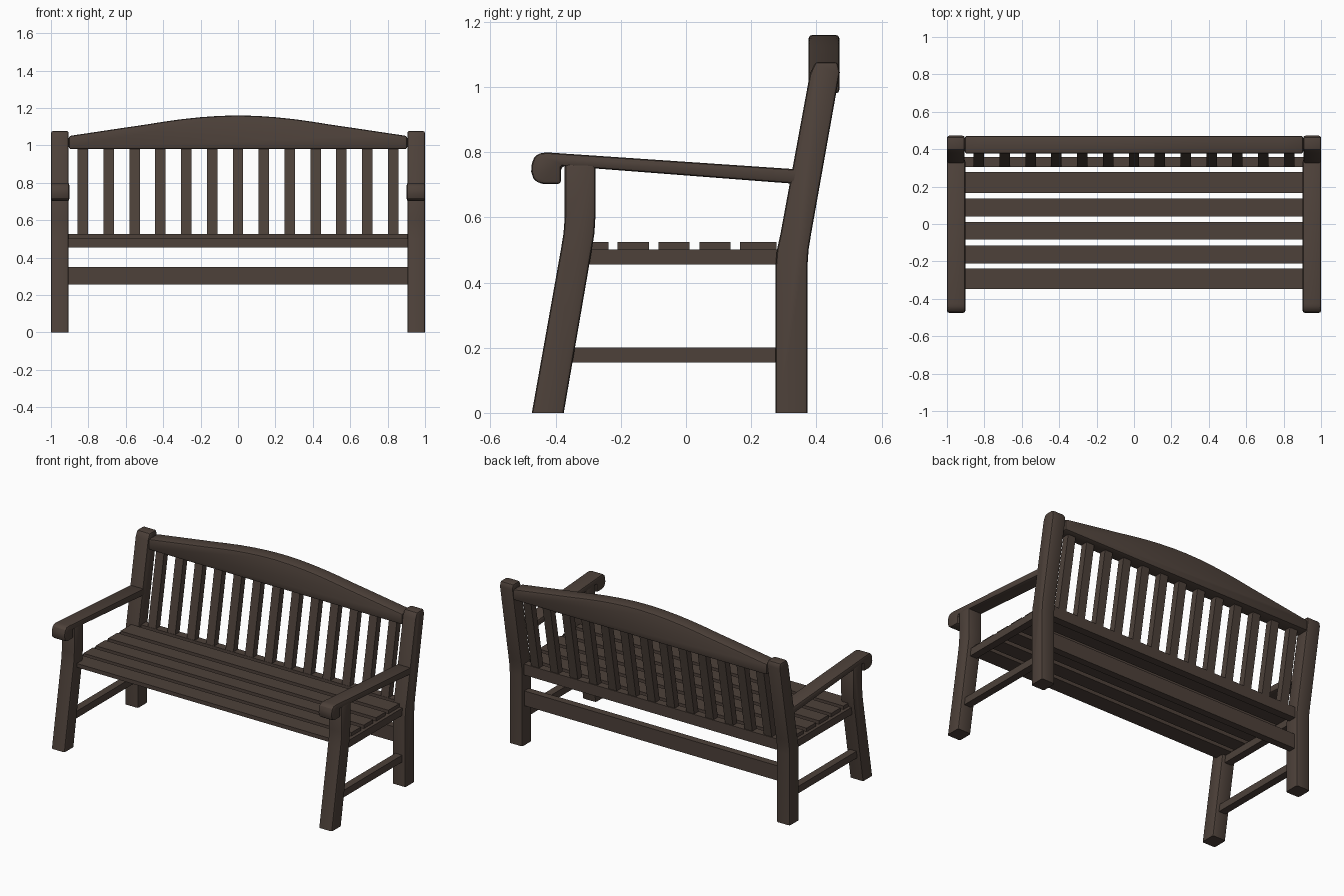
import bpy, bmesh, math

if "Cube" in bpy.data.objects:
    bpy.data.objects.remove(bpy.data.objects["Cube"])

wood = bpy.data.materials.new("dark_wood")
wood.diffuse_color = (0.075, 0.053, 0.042, 1)
wood.use_nodes = True
wood.node_tree.nodes["Principled BSDF"].inputs["Base Color"].default_value = wood.diffuse_color


def finish(name, bm, bevel=0.0, mirror=False):
    """Bevel the sharp edges above the floor, then make the object."""
    bmesh.ops.recalc_face_normals(bm, faces=bm.faces)
    if bevel:
        edges = [e for e in bm.edges if e.calc_face_angle(0) > math.radians(30)
                 and max(v.co.z for v in e.verts) > 0.001]
        bmesh.ops.bevel(bm, geom=edges, offset=bevel, segments=2, profile=0.5,
                        affect='EDGES', clamp_overlap=True)
    me = bpy.data.meshes.new(name)
    bm.to_mesh(me)
    bm.free()
    me.materials.append(wood)
    ob = bpy.data.objects.new(name, me)
    bpy.context.collection.objects.link(ob)
    if mirror:
        ob.modifiers.new("mirror", 'MIRROR')
    bpy.context.view_layer.objects.active = ob
    bpy.ops.object.select_all(action='DESELECT')
    ob.select_set(True)
    bpy.ops.object.shade_smooth_by_angle(angle=math.radians(25))
    return ob


def prism(name, pts, lo, hi, axis='x', bevel=0.0, mirror=False):
    """Extrude a (y,z) profile along x, or an (x,z) profile along y."""
    bm = bmesh.new()
    place = (lambda t, p: (t, *p)) if axis == 'x' else (lambda t, p: (p[0], t, p[1]))
    a = [bm.verts.new(place(lo, p)) for p in pts]
    b = [bm.verts.new(place(hi, p)) for p in pts]
    bm.faces.new(a)
    bm.faces.new(b[::-1])
    for i in range(len(pts)):
        j = (i + 1) % len(pts)
        bm.faces.new((a[i], b[i], b[j], a[j]))
    return finish(name, bm, bevel, mirror)


def box(name, x, y, z, bevel=0.0, mirror=False):
    pts = [(y[0], z[0]), (y[1], z[0]), (y[1], z[1]), (y[0], z[1])]
    return prism(name, pts, x[0], x[1], 'x', bevel, mirror)


# Front legs: raked below the seat, upright to the armrest
prism("front_legs", [(-0.473, 0), (-0.375, 0), (-0.289, 0.50), (-0.281, 0.55),
                     (-0.278, 0.60), (-0.278, 0.765), (-0.372, 0.765),
                     (-0.372, 0.60), (-0.376, 0.55), (-0.384, 0.50)],
      0.905, 1.0, bevel=0.011, mirror=True)

# Back posts: upright below, leaning back above the seat
prism("back_posts", [(0.275, 0), (0.373, 0), (0.373, 0.455), (0.376, 0.50),
                     (0.384, 0.55), (0.472, 1.045), (0.465, 1.077),
                     (0.397, 1.077), (0.380, 1.04), (0.290, 0.55),
                     (0.279, 0.50), (0.275, 0.455)],
      0.905, 1.0, bevel=0.011, mirror=True)

# Armrests with a rounded scroll block at the front
prism("armrests", [(0.345, 0.747), (-0.425, 0.799), (-0.45, 0.797), (-0.465, 0.785),
                   (-0.473, 0.765), (-0.475, 0.74), (-0.468, 0.718), (-0.455, 0.706),
                   (-0.435, 0.702), (-0.383, 0.702), (-0.383, 0.757), (-0.28, 0.750),
                   (0.345, 0.702)],
      0.902, 1.0, bevel=0.011, mirror=True)

# Side rails below the seat and low stretchers
box("seat_side_rails", (0.928, 0.976), (-0.31, 0.29), (0.455, 0.502), mirror=True)
box("side_stretchers", (0.928, 0.976), (-0.37, 0.29), (0.155, 0.20), mirror=True)

# Five seat slats, wider at front and back
for i, (y0, y1) in enumerate([(-0.347, -0.238), (-0.210, -0.114), (-0.084, 0.011),
                              (0.041, 0.136), (0.166, 0.277)]):
    box(f"seat_slat_{i + 1}", (-0.955, 0.955), (y0, y1), (0.50, 0.525))

# Long rails at the back
box("back_bottom_rail", (-0.92, 0.92), (0.306, 0.357), (0.455, 0.525))
box("lower_back_rail", (-0.92, 0.92), (0.306, 0.352), (0.255, 0.35))

# Leaning upright back slats
for i in range(13):
    x = (i - 6) * 0.1382
    prism(f"back_slat_{i + 1}", [(0.306, 0.515), (0.350, 0.515),
                                 (0.438, 0.995), (0.394, 0.995)],
          x - 0.028, x + 0.028)

# Arched top rail
half = [(0.0, 1.16), (0.1, 1.1575), (0.2, 1.1505), (0.3, 1.140), (0.4, 1.126),
        (0.5, 1.110), (0.6, 1.0955), (0.7, 1.0805), (0.8, 1.0655), (0.905, 1.05)]
arch = [(-x, z) for x, z in half[:0:-1]] + half
prism("top_rail", arch + [(0.905, 0.98), (-0.905, 0.98)], 0.376, 0.471,
      axis='y', bevel=0.012)
